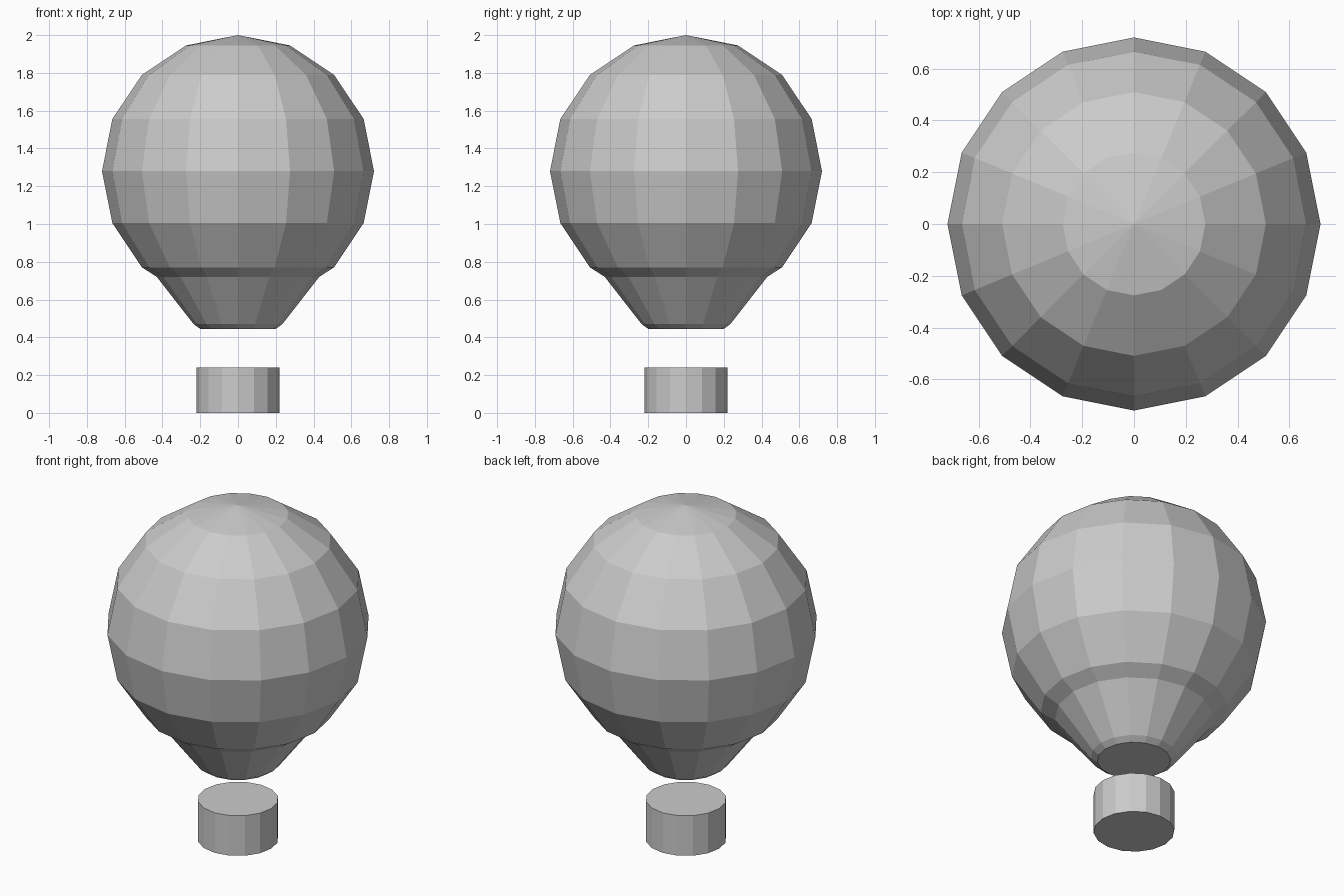
import bpy
import bmesh
from math import cos, sin, pi

cube = bpy.data.objects.get("Cube")
if cube:
    bpy.data.objects.remove(cube, do_unlink=True)

grey = bpy.data.materials.new("plain grey")
grey.use_nodes = True
grey.diffuse_color = (0.6, 0.6, 0.6, 1)
grey.node_tree.nodes["Principled BSDF"].inputs["Base Color"].default_value = (0.6, 0.6, 0.6, 1)


def lathe(name, profile, sides):
    """Closed, flat-shaded solid of revolution from (radius, height) pairs."""
    bm = bmesh.new()
    rings = []
    for r, z in profile:
        if r < 0.001:
            rings.append([bm.verts.new((0, 0, z))])
        else:
            rings.append([bm.verts.new((r * cos(2 * pi * i / sides),
                                        r * sin(2 * pi * i / sides), z))
                          for i in range(sides)])
    for low, high in zip(rings, rings[1:]):
        for i in range(sides):
            j = (i + 1) % sides
            if len(high) == 1:
                bm.faces.new((low[i], low[j], high[0]))
            else:
                bm.faces.new((low[i], low[j], high[j], high[i]))
    for ring in (rings[0], rings[-1]):
        if len(ring) > 1:
            bm.faces.new(ring)
    bmesh.ops.recalc_face_normals(bm, faces=bm.faces[:])
    mesh = bpy.data.meshes.new(name)
    bm.to_mesh(mesh)
    bm.free()
    mesh.materials.append(grey)
    obj = bpy.data.objects.new(name, mesh)
    bpy.context.collection.objects.link(obj)
    return obj


# Balloon envelope: tapered skirt running up into a faceted sphere
radius, centre = 0.72, 1.28
skirt = [(0.2, 0.445), (0.235, 0.47), (0.43, 0.72)]
ball = [(radius * sin(k * pi / 8), centre - radius * cos(k * pi / 8))
        for k in range(2, 9)]
lathe("balloon_envelope", skirt + ball, 16)

# Round basket hanging clear below the skirt
lathe("basket", [(0.22, 0), (0.22, 0.24)], 16)
